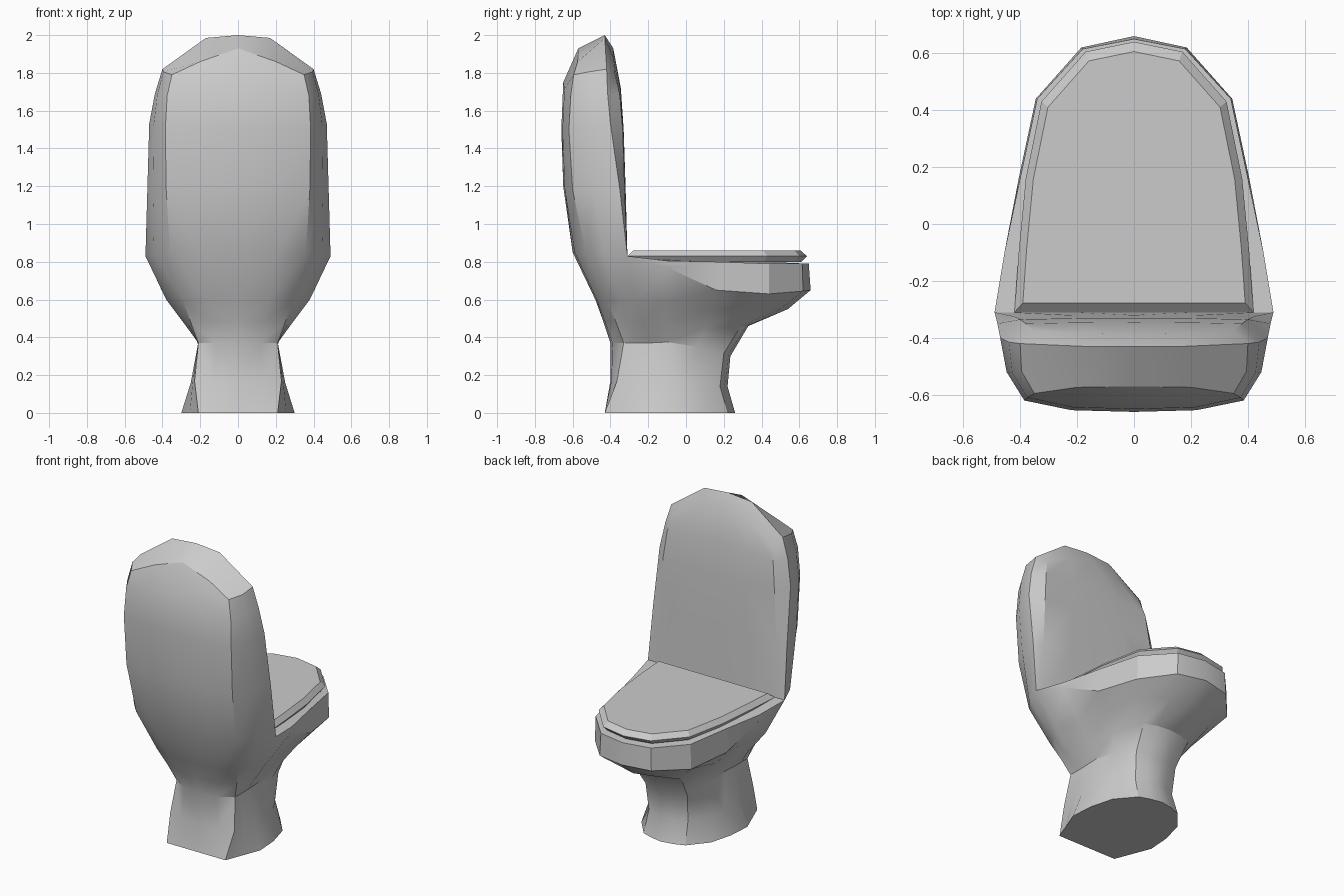
import bpy, bmesh
from mathutils import Vector

if "Cube" in bpy.data.objects:
    bpy.data.objects.remove(bpy.data.objects["Cube"])


class Skin:
    """Collects faces for both halves, sharing vertices by position."""

    def __init__(self):
        self.bm, self.cache = bmesh.new(), {}

    def vert(self, p):
        key = tuple(round(c, 4) + 0.0 for c in p)
        if key not in self.cache:
            self.cache[key] = self.bm.verts.new(key)
        return self.cache[key]

    def face(self, pts):
        for s in (1, -1):
            vs = list(dict.fromkeys(self.vert((s * p[0], p[1], p[2])) for p in pts))
            if len(vs) > 2 and not self.bm.faces.get(vs):
                self.bm.faces.new(vs)

    def loft(self, columns):
        for a, b in zip(columns, columns[1:]):
            for i in range(min(len(a), len(b)) - 1):
                self.face([a[i], b[i], b[i + 1], a[i + 1]])

    def finish(self, name, angle=0.5):
        bmesh.ops.recalc_face_normals(self.bm, faces=self.bm.faces)
        me = bpy.data.meshes.new(name)
        self.bm.to_mesh(me)
        self.bm.free()
        ob = bpy.data.objects.new(name, me)
        bpy.context.collection.objects.link(ob)
        bpy.ops.object.select_all(action='DESELECT')
        ob.select_set(True)
        bpy.context.view_layer.objects.active = ob
        bpy.ops.object.shade_smooth_by_angle(angle=angle)
        return ob


def center(profile):
    return [(0, y, z) for y, z in profile]


# Rear outline: centre line, corner edge and widest side edge, floor to top
rear_mid = center([(-.43, 0), (-.40, .17), (-.40, .37), (-.44, .49), (-.48, .6),
                   (-.60, .85), (-.65, 1.2), (-.66, 1.5), (-.65, 1.75), (-.57, 1.93)])
rear_edge = [(.21, -.43, 0), (.23, -.365, .17), (.21, -.33, .37), (.25, -.37, .48), (.29, -.42, .59),
             (.36, -.53, .85), (.38, -.60, 1.18), (.385, -.62, 1.5), (.375, -.61, 1.68), (.35, -.595, 1.79)]
side_edge = [(.30, -.2, 0), (.25, -.18, .16), (.21, -.2, .37), (.29, -.23, .48), (.38, -.27, .6),
             (.49, -.31, .83), (.48, -.35, 1.18), (.47, -.40, 1.53), (.44, -.415, 1.69), (.40, -.42, 1.82)]
# In-between columns, bulged outwards
rear_half = [(e[0] * .57, m[1] * .85 + e[1] * .15, (m[2] + e[2]) / 2)
             for m, e in zip(rear_mid, rear_edge)]
corner = []
for i, (a, b) in enumerate(zip(rear_edge, side_edge)):
    k = .02 if i > 4 else 0
    corner.append((Vector(a) + Vector(b)) / 2 + Vector((k, -k / 2, 0)))

# Pedestal and bowl columns going forward along the side, floor to rim
side_a = [(.29, -.05, 0), (.24, -.05, .15), (.21, -.1, .375), (.26, -.1, .47), (.34, -.1, .59),
          (.455, -.1, .77), (.455, -.1, .805)]
side_b = [(.25, .1, 0), (.215, .06, .15), (.205, .06, .35), (.25, .1, .45), (.32, .14, .55),
          (.405, .16, .65), (.40, .16, .80)]
side_c = [(.15, .22, 0), (.14, .18, .14), (.15, .2, .315), (.17, .29, .46), (.26, .38, .56),
          (.345, .44, .63), (.34, .44, .79)]
side_d = [(.08, .245, 0), (.07, .205, .14), (.08, .225, .31), (.09, .32, .46), (.14, .5, .55),
          (.185, .62, .645), (.18, .615, .79)]
chin = center([(.26, 0), (.22, .14), (.235, .3), (.33, .46), (.54, .55), (.66, .65), (.65, .79)])

# Front face of the upright back
front_edge = [(.43, -.31, .83), (.42, -.325, 1.18), (.40, -.335, 1.5), (.38, -.35, 1.68), (.35, -.375, 1.79)]
front_mid = center([(-.31, .83), (-.32, 1.2), (-.33, 1.5), (-.345, 1.72), (-.385, 1.93)])
front_half = [(e[0] * .5, m[1] * .8 + e[1] * .2, m[2] * .65 + e[2] * .35)
              for m, e in zip(front_mid, front_edge)]

body = Skin()
body.loft([rear_mid, rear_half, rear_edge, corner, side_edge])
body.loft([side_edge[:6] + [side_edge[5]], side_a, side_b, side_c, side_d, chin])
body.loft([side_edge[5:], front_edge, front_half, front_mid])

# Rounded top of the back
arch, peak = (.17, -.43, 1.985), (0, -.43, 2.0)
side_top = side_edge[-1]
body.face([rear_edge[-1], corner[-1], side_top, arch, rear_half[-1]])
body.face([rear_half[-1], arch, peak, rear_mid[-1]])
body.face([front_edge[-1], side_top, arch, front_half[-1]])
body.face([front_half[-1], arch, peak, front_mid[-1]])

# Rim top and underside
fronts = [side_a, side_b, side_c, side_d, chin]
body.face([side_edge[5]] + [c[-1] for c in fronts] + [front_mid[0], front_half[0], front_edge[0]])
body.face([c[0] for c in [rear_mid, rear_half, rear_edge, corner, side_edge] + fronts])
body.finish("toilet_body")

# Closed seat: one outline stacked at three heights with bevelled sides
outline = [(0, -.31), (.42, -.31), (.405, -.1), (.38, .16), (.325, .43), (.17, .605), (0, .64)]
seat = Skin()
layers = [(.94, .80), (1, .83), (.93, .86)]
columns = [[(x * s, .15 + (y - .15) * s, z) for s, z in layers] for x, y in outline]
seat.loft(columns)
for end in (0, -1):
    seat.face([c[end] for c in columns])
seat.finish("seat_lid", 0.3)
